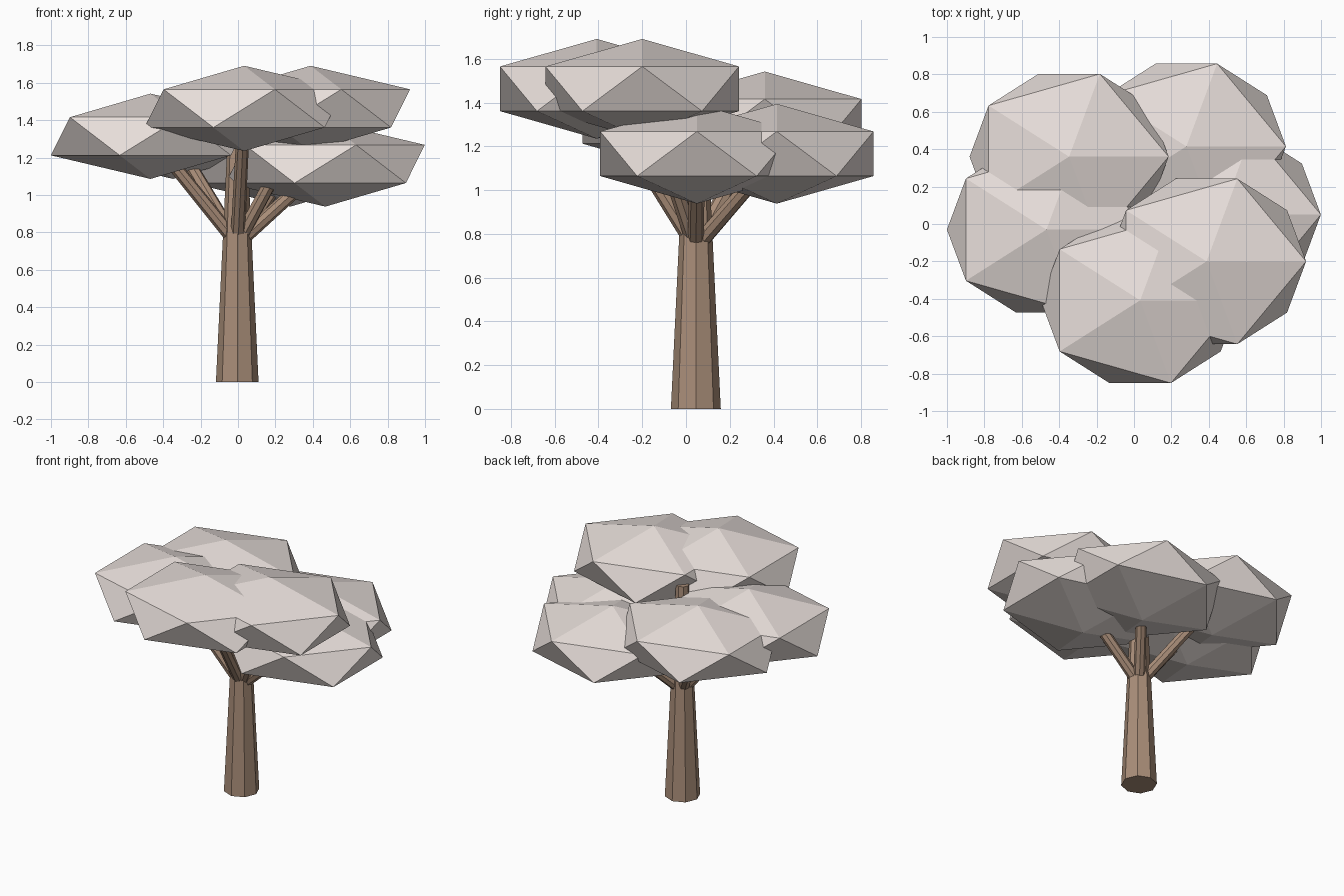
import bpy, bmesh
from mathutils import Vector, Matrix

if "Cube" in bpy.data.objects:
    bpy.data.objects.remove(bpy.data.objects["Cube"])


def material(name, color):
    m = bpy.data.materials.new(name)
    m.diffuse_color = (*color, 1)
    m.use_nodes = True
    m.node_tree.nodes["Principled BSDF"].inputs["Base Color"].default_value = m.diffuse_color
    return m


BARK = material("bark", (0.40, 0.27, 0.19))
LEAF = material("foliage", (0.80, 0.73, 0.70))


def add_object(name, bm, mat):
    mesh = bpy.data.meshes.new(name)
    bm.to_mesh(mesh)
    bm.free()
    mesh.materials.append(mat)
    bpy.context.collection.objects.link(bpy.data.objects.new(name, mesh))


def tapered_limb(name, start, end, r1, r2, sides=8):
    """Flat-sided limb from start to end."""
    start, end = Vector(start), Vector(end)
    d = end - start
    rot = d.to_track_quat('Z', 'Y').to_matrix().to_4x4() if d.xy.length > 1e-6 else Matrix()
    bm = bmesh.new()
    bmesh.ops.create_cone(bm, cap_ends=True, segments=sides, radius1=r1, radius2=r2,
                          depth=d.length,
                          matrix=Matrix.Translation((start + end) / 2) @ rot)
    add_object(name, bm, BARK)


def leaf_clump(name, center):
    """Flattened icosahedron."""
    bm = bmesh.new()
    bmesh.ops.create_icosphere(bm, subdivisions=1, radius=1,
                               matrix=Matrix.Translation(center) @ Matrix.Diagonal((0.595, 0.52, 0.228, 1)))
    add_object(name, bm, LEAF)


# Trunk
TX, TY = -0.004, 0.045
tapered_limb("trunk", (TX, TY, 0), (TX, TY, 1.48), 0.114, 0.043)

# Three tiers of paired clumps, each carried by its own branch
tiers = [
    (1.166, [(0.28, 0.415), (0.467, 0.05)]),
    (1.314, [(-0.347, 0.36), (-0.468, -0.03)]),
    (1.463, [(0.033, -0.408), (0.388, -0.2)]),
]
for t, (z, pair) in enumerate(tiers, 1):
    for side, (x, y) in zip("ab", pair):
        leaf_clump(f"leaf_clump_{t}{side}", (x, y, z))
        tapered_limb(f"branch_{t}{side}", (TX, TY, 0.74), (x, y, z), 0.038, 0.034)
